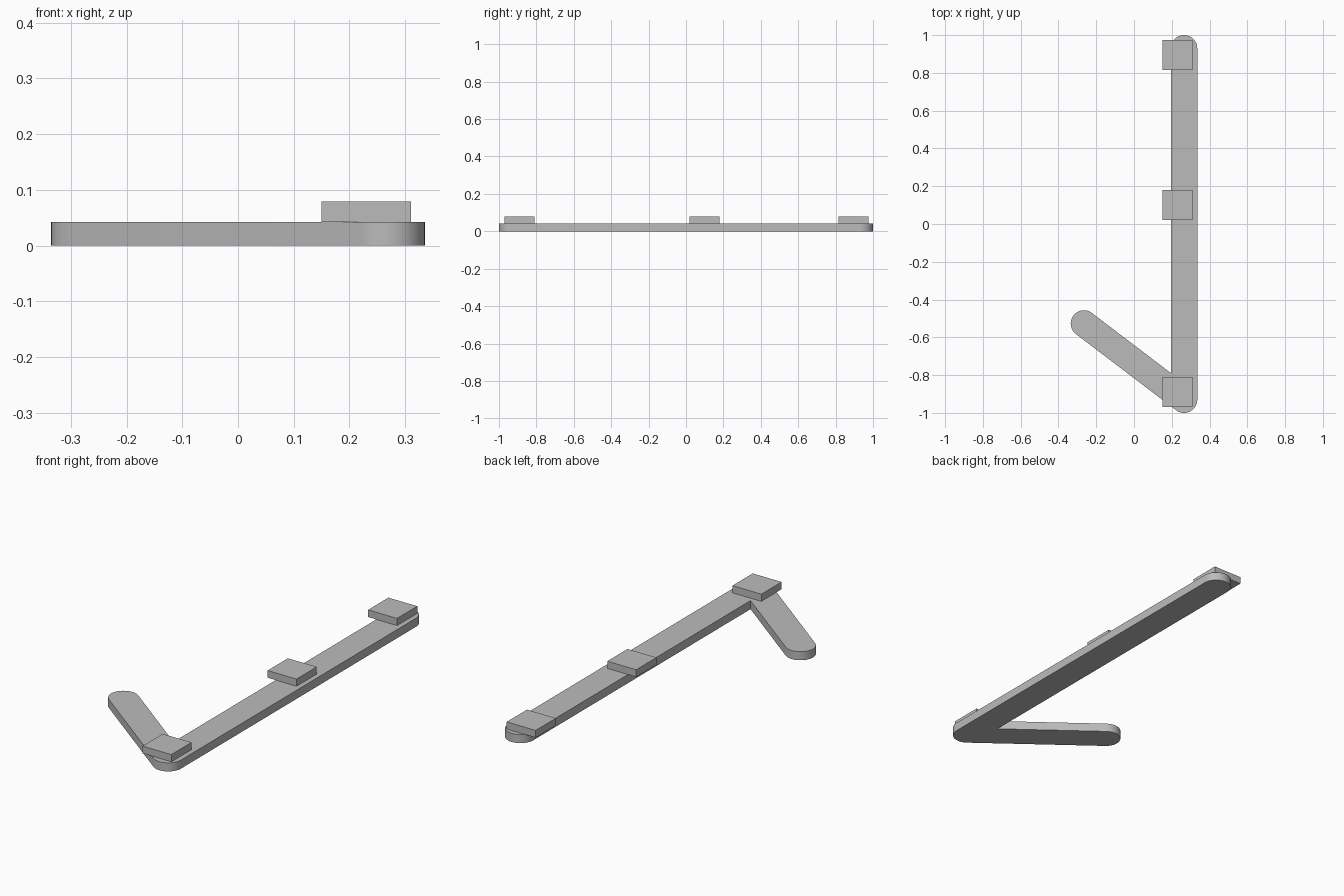
import bpy, bmesh, math
from mathutils import Vector

cube = bpy.data.objects.get("Cube")
if cube:
    bpy.data.objects.remove(cube, do_unlink=True)

grey = bpy.data.materials.new("plain grey")
grey.use_nodes = True
colour = (0.5, 0.5, 0.5, 1)
grey.diffuse_color = colour
grey.node_tree.nodes["Principled BSDF"].inputs["Base Color"].default_value = colour

THICK, RADIUS, PAD, PAD_TOP = 0.043, 0.07, 0.16, 0.079
far_end = Vector((0.265, 0.93))
corner = Vector((0.265, -0.93))
arm_end = Vector((-0.265, -0.527))


def slab(name, outline, bottom, top):
    """Extrude a flat outline between two heights."""
    bm = bmesh.new()
    face = bm.faces.new([bm.verts.new((p.x, p.y, bottom)) for p in outline])
    grown = bmesh.ops.extrude_face_region(bm, geom=[face])["geom"]
    verts = [g for g in grown if isinstance(g, bmesh.types.BMVert)]
    bmesh.ops.translate(bm, verts=verts, vec=(0, 0, top - bottom))
    bmesh.ops.recalc_face_normals(bm, faces=bm.faces)
    mesh = bpy.data.meshes.new(name)
    bm.to_mesh(mesh)
    bm.free()
    mesh.materials.append(grey)
    obj = bpy.data.objects.new(name, mesh)
    bpy.context.collection.objects.link(obj)
    return obj


def arc(centre, start, end, steps=24):
    """Points of a counter-clockwise arc around a rounded end."""
    angles = [start + (end - start) * i / steps for i in range(steps + 1)]
    return [centre + RADIUS * Vector((math.cos(a), math.sin(a))) for a in angles]


# Hooked bar: long straight leg and short slanted arm in one outline
slant = arm_end - corner
heading = math.atan2(slant.y, slant.x)
quarter = math.pi / 2
opening = heading - quarter
inner = corner + Vector((-RADIUS, RADIUS / math.tan(opening / 2)))
outline = arc(corner, heading + quarter - 2 * math.pi, 0)
outline += arc(far_end, 0, math.pi)
outline += [inner]
outline += arc(arm_end, heading - quarter, heading + quarter)
bar = slab("hooked_bar", outline, 0, THICK)
bpy.context.view_layer.objects.active = bar
bar.select_set(True)
bpy.ops.object.shade_smooth_by_angle(angle=math.radians(30))

# Square pads resting on the long leg
for name, y in (("front_pad", -0.89), ("middle_pad", 0.10), ("back_pad", 0.895)):
    centre = Vector((0.23, y))
    h = PAD / 2
    square = [centre + Vector(d) * h for d in ((-1, -1), (1, -1), (1, 1), (-1, 1))]
    slab(name, square, THICK, PAD_TOP)
